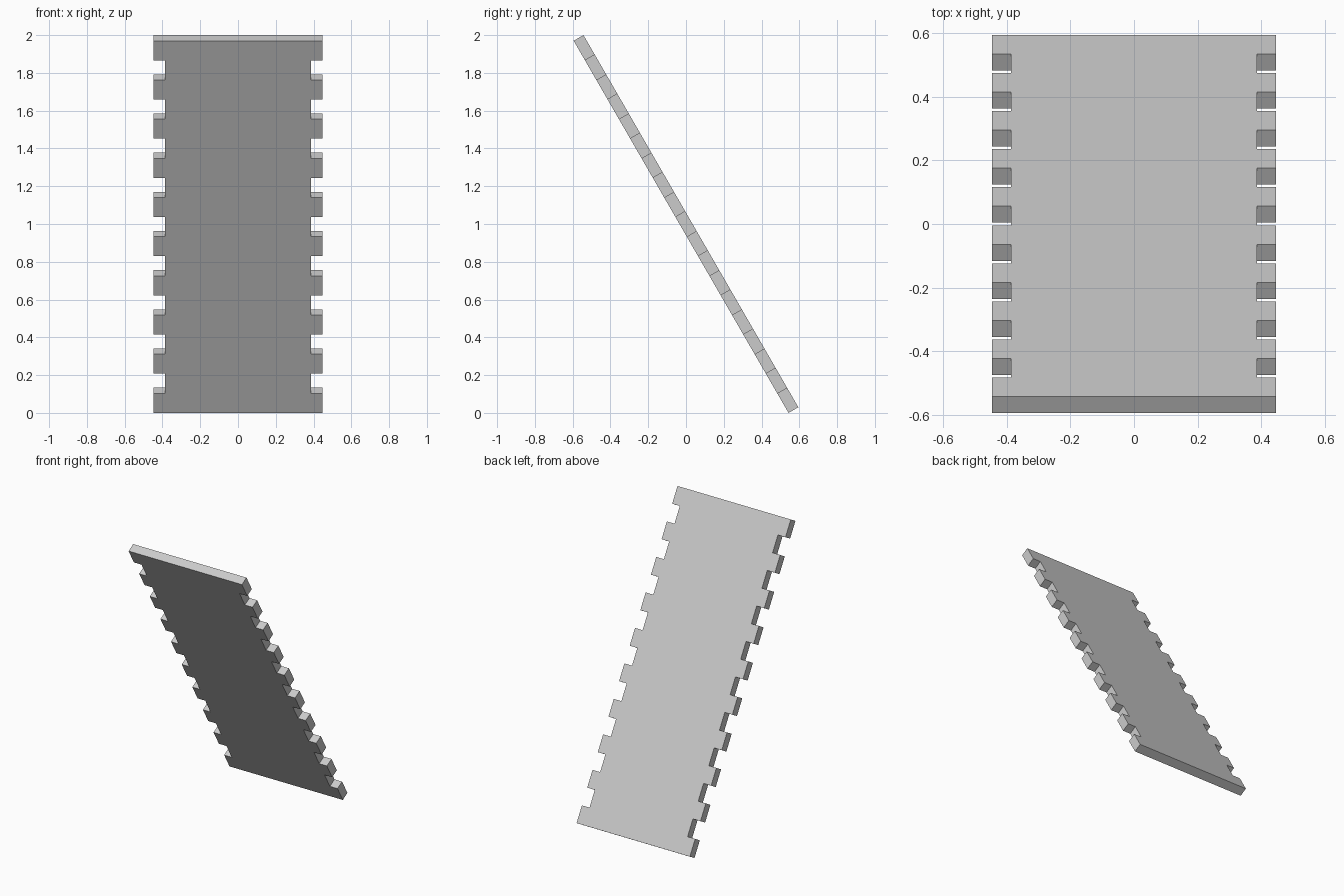
import bpy
import bmesh
from math import radians
from mathutils import Matrix, Vector

cube = bpy.data.objects.get("Cube")
if cube:
    bpy.data.objects.remove(cube, do_unlink=True)

LENGTH, THICK = 2.275, 0.06
OUTER, INNER = 0.447, 0.387
SEGMENTS = 19          # alternating teeth and notches
TILT = radians(30)

# Plain grey material
grey = bpy.data.materials.new("plain grey")
grey.use_nodes = True
colour = (0.6, 0.6, 0.6, 1)
grey.diffuse_color = colour
grey.node_tree.nodes["Principled BSDF"].inputs["Base Color"].default_value = colour

# Toothed outline: right edge upwards, then its mirror downwards
step = LENGTH / SEGMENTS
edge = []
for i in range(SEGMENTS):
    x = INNER if i % 2 else OUTER
    low = i * step - LENGTH / 2
    edge += [(x, low), (x, low + step)]
outline = edge + [(-x, z) for x, z in reversed(edge)]

# Extrude the outline to a board and lean it forward
bm = bmesh.new()
face = bm.faces.new([bm.verts.new((x, -THICK / 2, z)) for x, z in outline])
result = bmesh.ops.extrude_face_region(bm, geom=[face], use_keep_orig=True)
back = [v for v in result["geom"] if isinstance(v, bmesh.types.BMVert)]
bmesh.ops.translate(bm, verts=back, vec=Vector((0, THICK, 0)))
bmesh.ops.recalc_face_normals(bm, faces=bm.faces)
lean = Matrix.Translation((0, 0, 1)) @ Matrix.Rotation(TILT, 4, "X")
bmesh.ops.transform(bm, matrix=lean, verts=bm.verts)

mesh = bpy.data.meshes.new("notched_panel")
bm.to_mesh(mesh)
bm.free()
mesh.materials.append(grey)
panel = bpy.data.objects.new("notched_panel", mesh)
bpy.context.collection.objects.link(panel)
